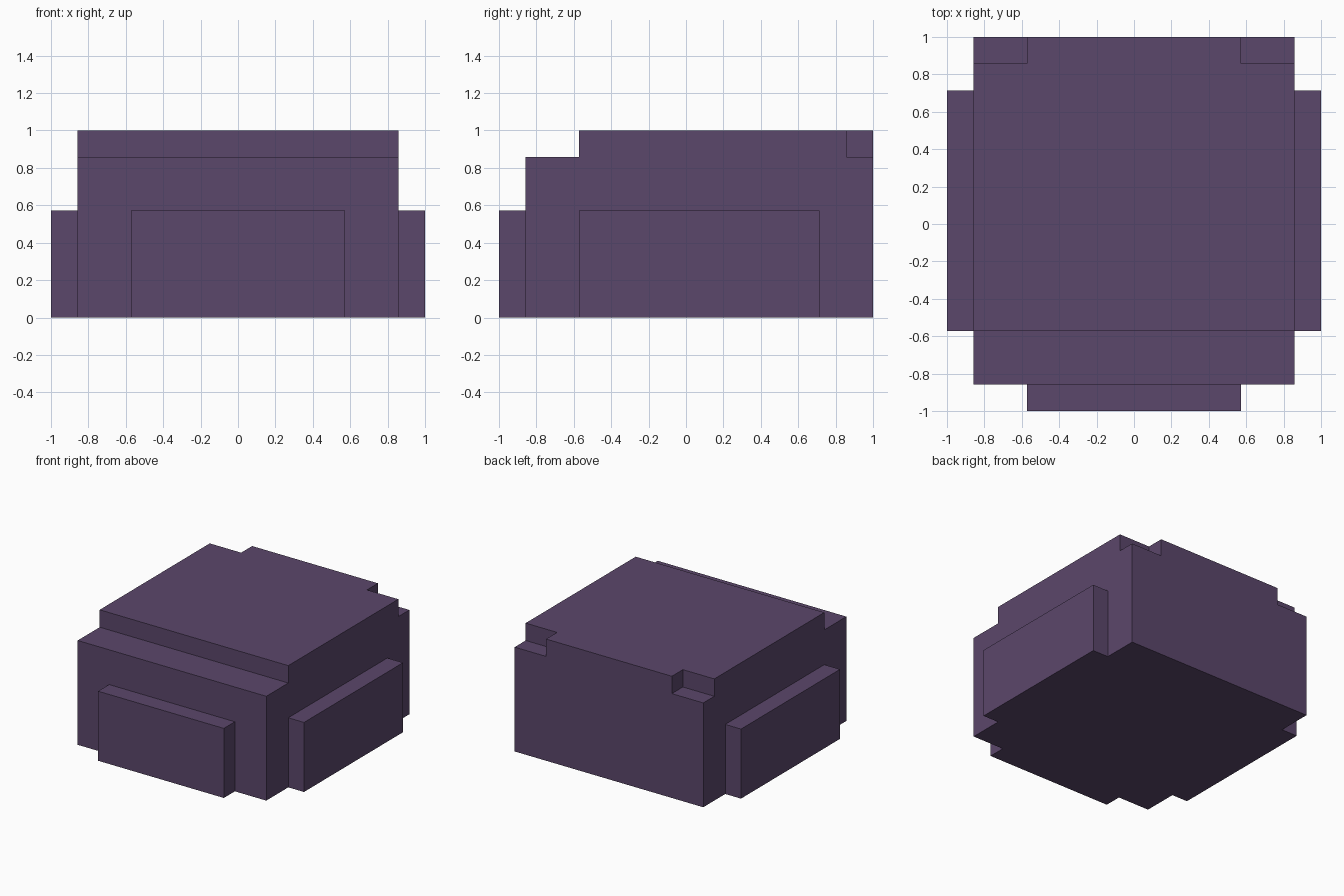
import bpy, bmesh
from mathutils import Vector

if "Cube" in bpy.data.objects:
    bpy.data.objects.remove(bpy.data.objects["Cube"])

U = 1 / 7  # the model sits on a grid of sevenths

purple = bpy.data.materials.new("dusky purple")
purple.diffuse_color = (0.105, 0.063, 0.147, 1)
purple.use_nodes = True
purple.node_tree.nodes["Principled BSDF"].inputs["Base Color"].default_value = purple.diffuse_color


def prism(name, profile, axis, lo, hi):
    """Extrude a 2D profile along x (points are y,z) or z (points are x,y)."""
    bm = bmesh.new()
    place = (lambda a, b: (lo, a, b)) if axis == "x" else (lambda a, b: (a, b, lo))
    step = (hi - lo, 0, 0) if axis == "x" else (0, 0, hi - lo)
    face = bm.faces.new([bm.verts.new(Vector(place(a, b)) * U) for a, b in profile])
    ext = bmesh.ops.extrude_face_region(bm, geom=[face], use_keep_orig=True)
    moved = [g for g in ext["geom"] if isinstance(g, bmesh.types.BMVert)]
    bmesh.ops.translate(bm, verts=moved, vec=Vector(step) * U)
    bmesh.ops.recalc_face_normals(bm, faces=bm.faces)
    mesh = bpy.data.meshes.new(name)
    bm.to_mesh(mesh)
    bm.free()
    mesh.materials.append(purple)
    obj = bpy.data.objects.new(name, mesh)
    bpy.context.collection.objects.link(obj)
    return obj


def box(name, x0, x1, y0, y1, z0, z1):
    return prism(name, [(x0, y0), (x1, y0), (x1, y1), (x0, y1)], "z", z0, z1)


# Main body with a stepped front edge
body = prism("body", [(-6, 0), (7, 0), (7, 7), (-4, 7), (-4, 6), (-6, 6)], "x", -6, 6)

# Notches in the two rear top corners
cutters = []
for side, x0, x1 in (("left", -6.5, -4), ("right", 4, 6.5)):
    cutter = box(side + "_notch_cutter", x0, x1, 6, 7.5, 6, 7.5)
    cutter.hide_render = True
    mod = body.modifiers.new(side + "_notch", "BOOLEAN")
    mod.operation, mod.solver, mod.object = "DIFFERENCE", "EXACT", cutter
    cutters.append(cutter)
bpy.context.view_layer.objects.active = body
for mod in list(body.modifiers):
    bpy.ops.object.modifier_apply(modifier=mod.name)
for cutter in cutters:
    bpy.data.objects.remove(cutter)

# Raised panels on the front and both sides
box("front_panel", -4, 4, -7, -6, 0, 4)
box("left_panel", -7, -6, -4, 5, 0, 4)
box("right_panel", 6, 7, -4, 5, 0, 4)
